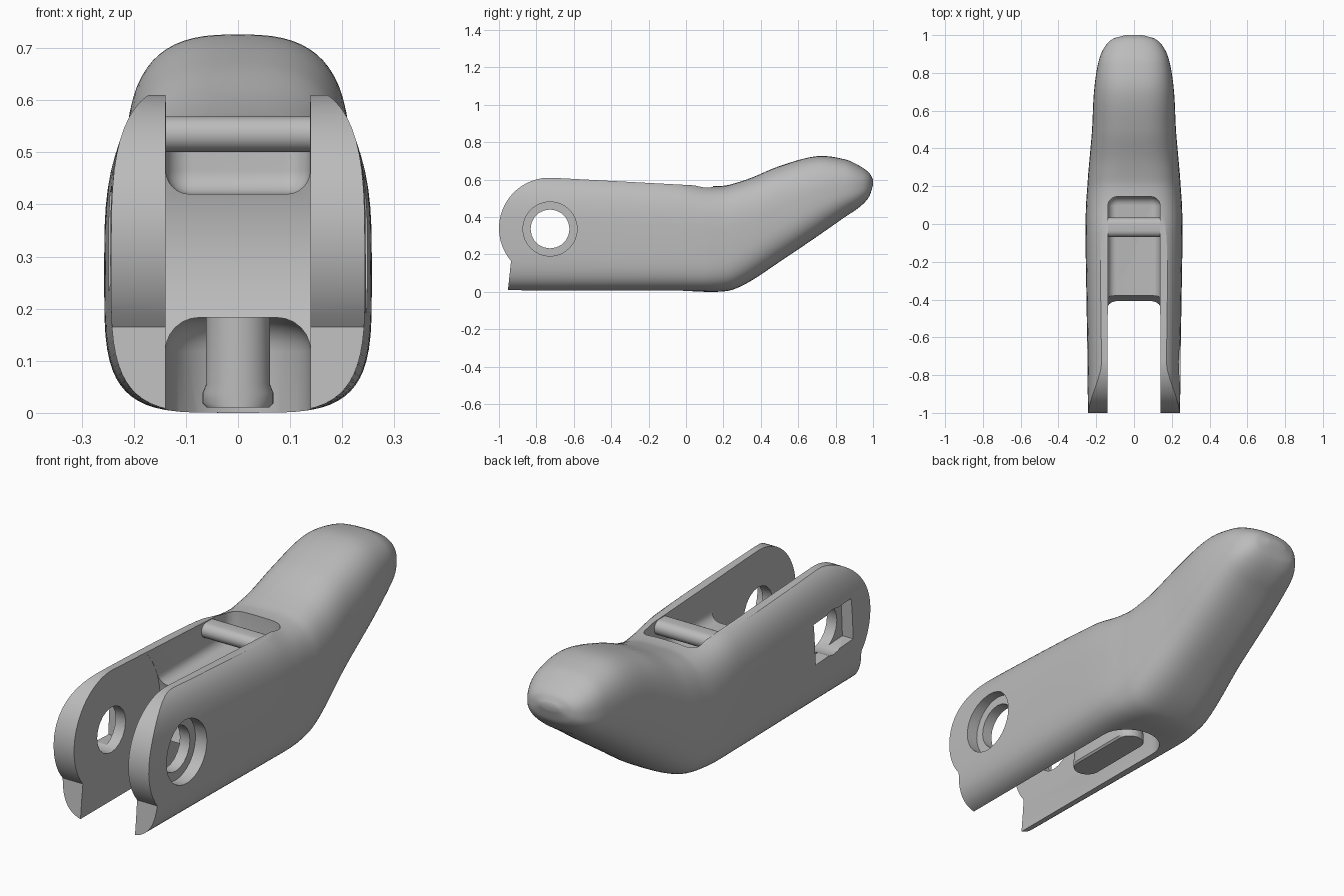
import bpy, bmesh, math
from math import sin, cos, pi, radians

cube = bpy.data.objects.get("Cube")
if cube:
    bpy.data.objects.remove(cube, do_unlink=True)

grey = bpy.data.materials.new("plain grey")
grey.use_nodes = True
colour = (0.5, 0.5, 0.5, 1)
grey.diffuse_color = colour
grey.node_tree.nodes["Principled BSDF"].inputs["Base Color"].default_value = colour


def loft(name, rings):
    """Skin equal-length rings of points and cap both ends."""
    bm = bmesh.new()
    rows = [[bm.verts.new(p) for p in ring] for ring in rings]
    n = len(rows[0])
    for a, b in zip(rows, rows[1:]):
        for i in range(n):
            j = (i + 1) % n
            bm.faces.new((a[i], a[j], b[j], b[i]))
    bm.faces.new(rows[0])
    bm.faces.new(rows[-1])
    bmesh.ops.recalc_face_normals(bm, faces=bm.faces)
    mesh = bpy.data.meshes.new(name)
    bm.to_mesh(mesh)
    bm.free()
    mesh.materials.append(grey)
    obj = bpy.data.objects.new(name, mesh)
    bpy.context.collection.objects.link(obj)
    return obj


def prism_x(name, pts, x0, x1):
    """Extrude a (y, z) outline across x."""
    return loft(name, [[(x, y, z) for y, z in pts] for x in (x0, x1)])


def arc(cy, cz, r, a0, a1, n):
    return [(cy + r * cos(radians(a0 + (a1 - a0) * i / n)),
             cz + r * sin(radians(a0 + (a1 - a0) * i / n))) for i in range(n + 1)]


def circle(cy, cz, r, n):
    return arc(cy, cz, r, 0, 360, n)[:-1]


def round_rect(hx, y0, y1, r, z, inset=0):
    """Rounded rectangle in plan, shrunk by inset."""
    r2 = r - inset
    ring = []
    for k, (cx, cy) in enumerate([(hx - r, y1 - r), (r - hx, y1 - r),
                                  (r - hx, y0 + r), (hx - r, y0 + r)]):
        ring += [(x, y, z) for x, y in arc(cx, cy, r2, 90 * k, 90 * k + 90, 8)]
    return ring


def boolean(target, cutter, operation="DIFFERENCE"):
    mod = target.modifiers.new("cut", "BOOLEAN")
    mod.operation = operation
    mod.solver = "EXACT"
    mod.object = cutter
    cutter.hide_render = True
    deps = bpy.context.evaluated_depsgraph_get()
    mesh = bpy.data.meshes.new_from_object(target.evaluated_get(deps))
    target.modifiers.clear()
    target.data = mesh
    bpy.data.objects.remove(cutter, do_unlink=True)


# Lever body stations: y, bottom, top, half width, top and bottom squareness
keys = [
    (-1.05, 0, .66, .243, 3.3, 4), (-.5, 0, .635, .25, 3.3, 4),
    (-.05, 0, .603, .257, 3.3, 4), (.1, 0, .57, .254, 3.4, 4),
    (.2, .002, .567, .247, 3.3, 3.6), (.26, .015, .58, .243, 3.2, 3.4),
    (.35, .06, .61, .235, 3, 3.1), (.5, .16, .672, .222, 2.9, 2.8),
    (.7, .295, .725, .212, 2.8, 2.6), (.85, .40, .708, .19, 2.7, 2.5),
    (.93, .455, .672, .16, 2.6, 2.5), (.98, .51, .635, .112, 2.5, 2.5),
    (1, .57, .60, .045, 2.4, 2.4)]


def slope(i, c):
    a, b = keys[max(i - 1, 0)], keys[min(i + 1, len(keys) - 1)]
    return (b[c] - a[c]) / (b[0] - a[0])


def station(i, t):
    a, b = keys[i], keys[i + 1]
    h = b[0] - a[0]
    out = [a[0] + h * t]
    for c in range(1, 6):
        out.append((2*t**3 - 3*t*t + 1) * a[c] + (t**3 - 2*t*t + t) * h * slope(i, c)
                   + (3*t*t - 2*t**3) * b[c] + (t**3 - t*t) * h * slope(i + 1, c))
    return out


def section(y, low, high, w, nt, nb):
    mid = low + .45 * (high - low)
    ring = []
    for k in range(64):
        c, s = cos(2 * pi * k / 64), sin(2 * pi * k / 64)
        n, h = (nt, high - mid) if s > 0 else (nb, mid - low)
        ring.append((math.copysign(abs(c) ** (2 / n), c) * w, y,
                     mid + math.copysign(abs(s) ** (2 / n), s) * h))
    return ring


rings = [section(*station(i, t / 6)) for i in range(len(keys) - 1) for t in range(6)]
rings.append(section(*keys[-1]))
body = loft("lever_body", rings)

# Side outline: rounded arm ends, notch below, straight top edge
py, pz = -.73, .34
outline = [(-.957, -.1), (-.953, 0)] + arc(py, pz, .27, 220.4, 87, 24)
outline += [(.1, .566), (.1, 1.2), (1.3, 1.2), (1.3, -.1)]
boolean(body, prism_x("outline_cutter", outline, -.5, .5), "INTERSECT")

# Round clearance between the arms
boolean(body, prism_x("drum_cutter", circle(py, pz, .36, 64), -.139, .139))

# Upper pocket with filleted floor
steps = [radians(a) for a in range(0, 91, 15)]
f = .045
pocket = [round_rect(.1385, -1.2, .145, .05, .42 + f - f * cos(a), f - f * sin(a)) for a in steps]
pocket.append(round_rect(.1385, -1.2, .145, .05, .9))
boolean(body, loft("pocket_cutter", pocket))

# Lower channel with rounded end and arched ceiling
f = .065
channel = [round_rect(.1395, -1.3, .1, .139, -.1)]
channel += [round_rect(.1395, -1.3, .1, .139, .183 - f + f * sin(a), f - f * cos(a)) for a in steps]
boolean(body, loft("channel_cutter", channel))

# Pivot hole, square seat on the right arm, round seat on the left arm
hy, hz = -.727, .336
boolean(body, prism_x("hole_cutter", circle(hy, hz, .104, 20), -.5, .5))
tilt = radians(-3)
square = [(hy + a * cos(tilt) - b * sin(tilt), hz + a * sin(tilt) + b * cos(tilt))
          for a, b in ((-.14, -.095), (.14, -.095), (.14, .095), (-.14, .095))]
boolean(body, prism_x("square_cutter", square, -.5, -.19))
boolean(body, prism_x("seat_cutter", circle(hy, hz, .145, 32), .19, .5))

# Cross bar over the pocket
bar_outline = arc(.0, .535, .034, -90, 90, 12) + arc(-.036, .535, .034, 90, 270, 12)
bar = prism_x("cross_bar", bar_outline, -.15, .15)

# Flared boss hanging in the lower channel
boss = loft("lower_boss", [round_rect(r, -.385, .03, r - .001, z) for r, z in
                           ((.06, .01), (.068, .018), (.068, .038), (.061, .056), (.061, .21))])

# Smooth shading with sharp edges kept
bpy.ops.object.select_all(action="DESELECT")
for obj in (body, bar, boss):
    obj.select_set(True)
bpy.context.view_layer.objects.active = body
bpy.ops.object.shade_smooth_by_angle(angle=radians(30))
